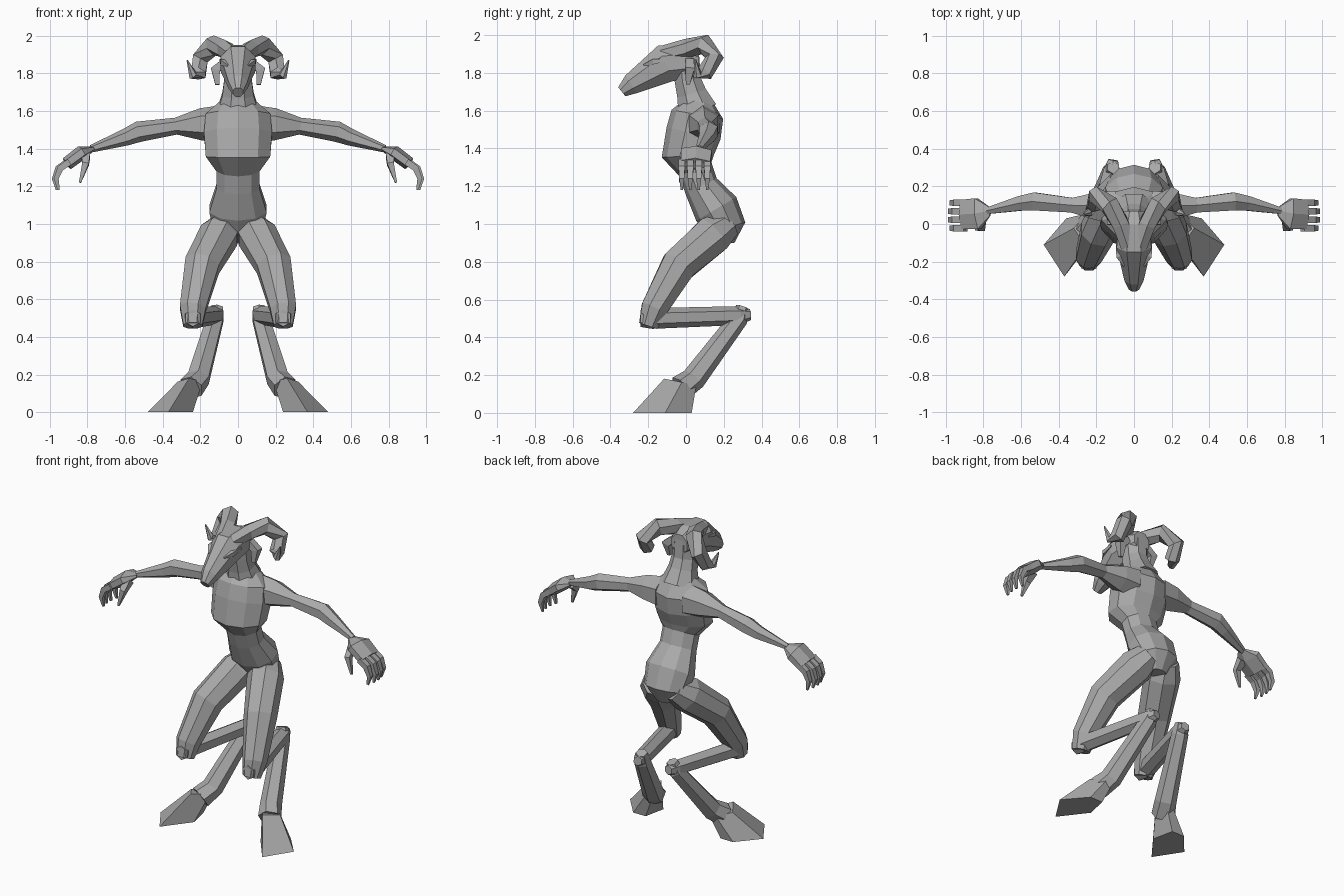
import bpy
import bmesh
from math import cos, sin, tau
from mathutils import Vector

default_cube = bpy.data.objects.get("Cube")
if default_cube:
    bpy.data.objects.remove(default_cube, do_unlink=True)

# Single clay material
clay = bpy.data.materials.new("clay grey")
clay.use_nodes = True
clay.diffuse_color = (0.4, 0.4, 0.4, 1)
clay_shader = clay.node_tree.nodes["Principled BSDF"]
clay_shader.inputs["Base Color"].default_value = clay.diffuse_color


def finish(name, bm, mirrored):
    """Turn a bmesh into a flat shaded object, optionally mirrored across x."""
    bmesh.ops.recalc_face_normals(bm, faces=bm.faces)
    mesh = bpy.data.meshes.new(name)
    bm.to_mesh(mesh)
    bm.free()
    mesh.materials.append(clay)
    part = bpy.data.objects.new(name, mesh)
    bpy.context.collection.objects.link(part)
    if mirrored:
        mirror = part.modifiers.new("mirror", "MIRROR")
        mirror.use_mirror_merge = False


def skin(bm, rings):
    """Bridge consecutive rings of vertices and cap both ends."""
    for lower, upper in zip(rings, rings[1:]):
        for i in range(len(lower)):
            bm.faces.new((lower[i - 1], lower[i], upper[i], upper[i - 1]))
    bm.faces.new(rings[0])
    bm.faces.new(rings[-1])


def spread_along(values, fraction):
    """Read a list of values at a fraction of its length."""
    place = fraction * (len(values) - 1)
    index = min(int(place), len(values) - 2)
    blend = place - index
    return values[index] * (1 - blend) + values[index + 1] * blend


def limb(name, path, widths, flat=1, sides=6, hint=(1, 0, 0), mirrored=True):
    """Loft rings along a path; width lies along hint, depth is width * flat."""
    bm = bmesh.new()
    centres = [Vector(point) for point in path]
    last = len(centres) - 1
    rings = []
    for i, centre in enumerate(centres):
        tangent = centres[min(i + 1, last)] - centres[max(i - 1, 0)]
        tangent.normalize()
        across = Vector(hint)
        across -= tangent * across.dot(tangent)
        across.normalize()
        depth = tangent.cross(across) * flat
        width = spread_along(widths, i / last)
        ring = []
        for k in range(sides):
            angle = tau * (k + 0.5) / sides
            offset = across * cos(angle) + depth * sin(angle)
            ring.append(bm.verts.new(centre + offset * width))
        rings.append(ring)
    skin(bm, rings)
    finish(name, bm, mirrored)


def central(name, path, widths, flat, sides=8):
    """Loft a single part on the mid plane from y, z points."""
    limb(name, [(0, y, z) for y, z in path], widths, flat, sides, mirrored=False)


sideways = (0, 1, 0)

# Torso from shoulders through the ribcage ledge and waist to the rump
central("torso",
        [(.07, 1.65), (.06, 1.58), (.04, 1.48), (.01, 1.36), (.05, 1.29),
         (.08, 1.2), (.16, 1.08), (.21, .98), (.21, .9)],
        (.1, .18, .19, .18, .12, .12, .16, .14, .06), flat=.77, sides=10)

# Neck and long wedge-shaped head with a blunt muzzle
central("neck", [(.06, 1.6), (.03, 1.69), (.01, 1.76), (0, 1.88)],
        (.12, .09, .08, .08), flat=.95)
central("head",
        [(.07, 1.86), (0, 1.86), (-.11, 1.85), (-.29, 1.74), (-.34, 1.7)],
        (.06, .09, .1, .055, .03), flat=1.1)

# Narrow eyelids
limb("eyelids", [(.05, -.22, 1.84), (.08, -.17, 1.86), (.09, -.1, 1.87)],
     (.01, .02, .01), sides=4)

# Curling horns and drooping ears
limb("horns",
     [(.03, -.12, 1.9), (.07, 0, 1.93), (.13, .1, 1.95), (.2, .15, 1.88),
      (.21, .1, 1.8), (.24, .06, 1.79), (.27, .05, 1.87)],
     (.045, .055, .045, .004))
limb("ears", [(.07, .02, 1.86), (.12, .02, 1.82), (.11, .01, 1.74)],
     (.03, .035, .015), sides=4)

# Arms with rounded shoulders, elbows and thin wrists
limb("arms",
     [(.1, .09, 1.53), (.2, .095, 1.53), (.33, .1, 1.52), (.53, .12, 1.49),
      (.6, .11, 1.46), (.78, .07, 1.4)],
     (.1, .085, .045, .055, .045, .02), hint=sideways)

# Broad palms
limb("palms", [(.77, .07, 1.4), (.83, .055, 1.38), (.91, .05, 1.32)],
     (.03, .095, .09), flat=.4, hint=sideways)

# Four fingers, each curling further down at every joint
for number in range(4):
    offset = number - 1.5
    joint = Vector((.91 - abs(offset) * .01, .045 + offset * .045, 1.33))
    joints = [joint]
    for bend in range(3):
        angle = .6 + .6 * bend
        joint = joint + Vector((cos(angle), 0, -sin(angle))) * .06
        joints.append(joint)
    limb(f"finger_{number + 1}", joints, (.025, .024, .008), sides=4, hint=sideways)

# Thumbs in front of the palms
limb("thumbs", [(.81, .03, 1.37), (.81, -.02, 1.32), (.84, -.03, 1.22)],
     (.035, .025, .008), sides=4)

# Thighs reaching forward to the knees
limb("thighs",
     [(.06, .22, 1), (.1, .14, .94), (.19, -.04, .78), (.24, -.17, .55),
      (.24, -.2, .46)],
     (.08, .11, .1, .075, .055), sides=8)

# Shins folding back to the hocks
limb("shins",
     [(.24, -.24, .5), (.24, -.18, .5), (.12, .28, .515), (.11, .34, .52)],
     (.045, .055, .05, .03))

# Lower legs dropping forward to the ankles
limb("lower_legs",
     [(.11, .3, .56), (.12, .28, .5), (.21, .04, .18), (.25, -.03, .13)],
     (.035, .05, .065, .07))

# Splayed hooves: a wide flat sole shrinking to a slanted ankle ring
hoof = bmesh.new()
sole = [Vector((x, y, 0)) for x, y in
        ((.48, -.11), (.37, -.28), (.24, -.11), (.27, .03), (.36, .03))]
sole_centre = sum(sole, Vector()) / len(sole)
ankle_centre = Vector((.245, -.01, .16))
ankle = []
for corner in sole:
    lean = (corner - sole_centre) * .55
    lean.z = -.2 * lean.y
    ankle.append(ankle_centre + lean)
skin(hoof, [[hoof.verts.new(corner) for corner in ring] for ring in (sole, ankle)])
finish("hooves", hoof, mirrored=True)
